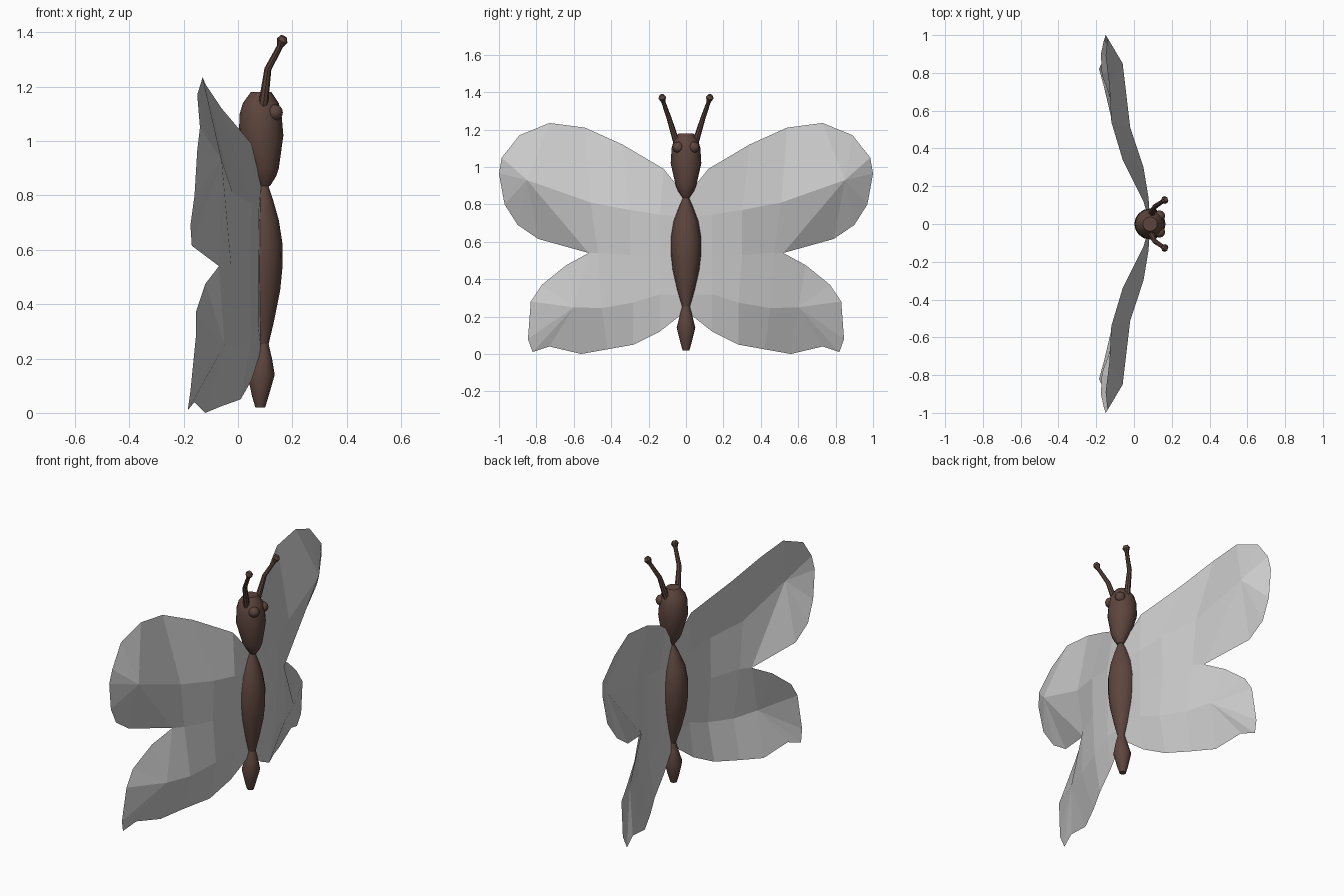
import bpy, bmesh, math
from mathutils import Vector

if "Cube" in bpy.data.objects:
    bpy.data.objects.remove(bpy.data.objects["Cube"])


def material(name, rgb):
    m = bpy.data.materials.new(name)
    m.diffuse_color = (*rgb, 1)
    m.use_nodes = True
    m.node_tree.nodes["Principled BSDF"].inputs["Base Color"].default_value = m.diffuse_color
    return m


BROWN = material("dark brown", (0.11, 0.06, 0.047))
GREY = material("pale grey", (0.6, 0.6, 0.6))


def finish(name, bm, mat, smooth=True):
    me = bpy.data.meshes.new(name)
    bm.to_mesh(me)
    bm.free()
    me.materials.append(mat)
    ob = bpy.data.objects.new(name, me)
    bpy.context.collection.objects.link(ob)
    for p in me.polygons:
        p.use_smooth = smooth
    return ob


def tube(name, rings, mat, sides=16):
    """Skin a capped tube through (centre, radius, ring normal) rings."""
    bm = bmesh.new()
    loops = []
    for c, r, n in rings:
        q = Vector((0, 0, 1)).rotation_difference(Vector(n))
        loops.append([bm.verts.new(Vector(c) + q @ Vector((
            r * math.cos(2 * math.pi * i / sides),
            r * math.sin(2 * math.pi * i / sides), 0))) for i in range(sides)])
    for a, b in zip(loops, loops[1:]):
        for i in range(sides):
            j = (i + 1) % sides
            bm.faces.new((a[i], a[j], b[j], b[i]))
    bm.faces.new(loops[0][::-1])
    bm.faces.new(loops[-1])
    return finish(name, bm, mat)


def upright(name, profile):
    """Lathe a vertical part from (x centre, z, radius) rows."""
    return tube(name, [((x, 0, z), r, (0, 0, 1)) for x, z, r in profile], BROWN)


# Body: head, thorax and abdomen
upright("head", [(.10, .835, .018), (.098, .87, .042), (.095, .90, .055), (.085, 1.02, .082),
                 (.083, 1.10, .077), (.084, 1.14, .066), (.085, 1.18, .038)])
upright("thorax", [(.092, .25, .02), (.087, .34, .046), (.084, .45, .071), (.083, .53, .08),
                   (.083, .62, .081), (.084, .71, .066), (.090, .78, .040), (.097, .845, .012)])
upright("abdomen", [(.082, .02, .018), (.082, .06, .03), (.085, .14, .05),
                    (.090, .20, .035), (.092, .26, .019)])

# Eyes and antennae on both sides
for side, s in (("right", 1), ("left", -1)):
    bm = bmesh.new()
    bmesh.ops.create_uvsphere(bm, u_segments=12, v_segments=8, radius=.03)
    bmesh.ops.translate(bm, verts=bm.verts, vec=(.135, s * .042, 1.105))
    finish(side + "_eye", bm, BROWN)
    tip = (.25, s * .12, .5)
    tube(side + "_antenna", [((.092, s * .05, 1.13), .018, (.1, s * .3, 1)),
                             ((.110, s * .092, 1.265), .013, (.3, s * .3, 1)),
                             ((.155, s * .122, 1.35), .011, tip)], BROWN, 8)
    tube(side + "_antenna_knob", [((.154, s * .122, 1.348), .011, tip),
                                  ((.163, s * .127, 1.370), .021, tip),
                                  ((.169, s * .130, 1.385), .012, tip)], BROWN, 8)

# Wing contours from root to tip: edges and raised ridges
upper_tip, lower_tip = (-.15, 1.0, .965), (-.185, .82, .01)
top_edge = [(.085, 0, .84), (.05, .12, .99), (-.06, .34, 1.12), (-.12, .54, 1.21),
            (-.13, .73, 1.235), (-.15, .89, 1.17), (-.14, .985, 1.05), upper_tip]
upper_ridge = [(.085, 0, .73), (.077, .14, .745), (.05, .30, .77), (-.02, .51, .81), (-.06, .85, .93)]
middle = [(.085, 0, .53), (.075, .14, .53), (.045, .30, .53), (-.025, .47, .54), (-.07, .52, .54)]
upper_back = [(-.17, .79, .615), (-.175, .90, .69), (-.16, .97, .80), upper_tip]
lower_front = [(-.12, .64, .475), (-.155, .77, .37), (-.155, .83, .28), (-.175, .845, .08), lower_tip]
lower_ridge = [(.085, 0, .31), (.075, .14, .32), (.05, .28, .275), (0, .45, .245), (-.05, .60, .25)]
bottom_edge = [(.085, 0, .23), (.05, .14, .12), (.01, .28, .05), (-.06, .42, .025),
               (-.12, .56, 0), (-.16, .73, .04), lower_tip]


def wing_pair(name, panels):
    """Panel each ridge to its edge, fanning the rest round the ridge end."""
    bm = bmesh.new()
    for edge, ridge in panels:
        e = [bm.verts.new(p) for p in edge]
        r = [bm.verts.new(p) for p in ridge]
        n = len(r)
        for i in range(n - 1):
            bm.faces.new((e[i], e[i + 1], r[i + 1], r[i]))
        for i in range(n - 1, len(e) - 1):
            bm.faces.new((e[i], e[i + 1], r[-1]))
    bmesh.ops.remove_doubles(bm, verts=bm.verts, dist=.0005)
    bmesh.ops.recalc_face_normals(bm, faces=bm.faces)
    if sum(f.normal.x for f in bm.faces) < 0:
        bmesh.ops.reverse_faces(bm, faces=bm.faces)
    ob = finish(name, bm, GREY, smooth=False)
    mirror = ob.modifiers.new("mirror", "MIRROR")
    mirror.use_axis = (False, True, False)


wing_pair("upper_wings", [(top_edge, upper_ridge), (middle + upper_back, upper_ridge)])
wing_pair("lower_wings", [(middle + lower_front, lower_ridge), (bottom_edge, lower_ridge)])

# Smooth the rounded parts while keeping hard edges
for ob in bpy.context.scene.objects:
    ob.select_set("wings" not in ob.name)
bpy.context.view_layer.objects.active = bpy.data.objects["head"]
bpy.ops.object.shade_smooth_by_angle(angle=math.radians(40))
